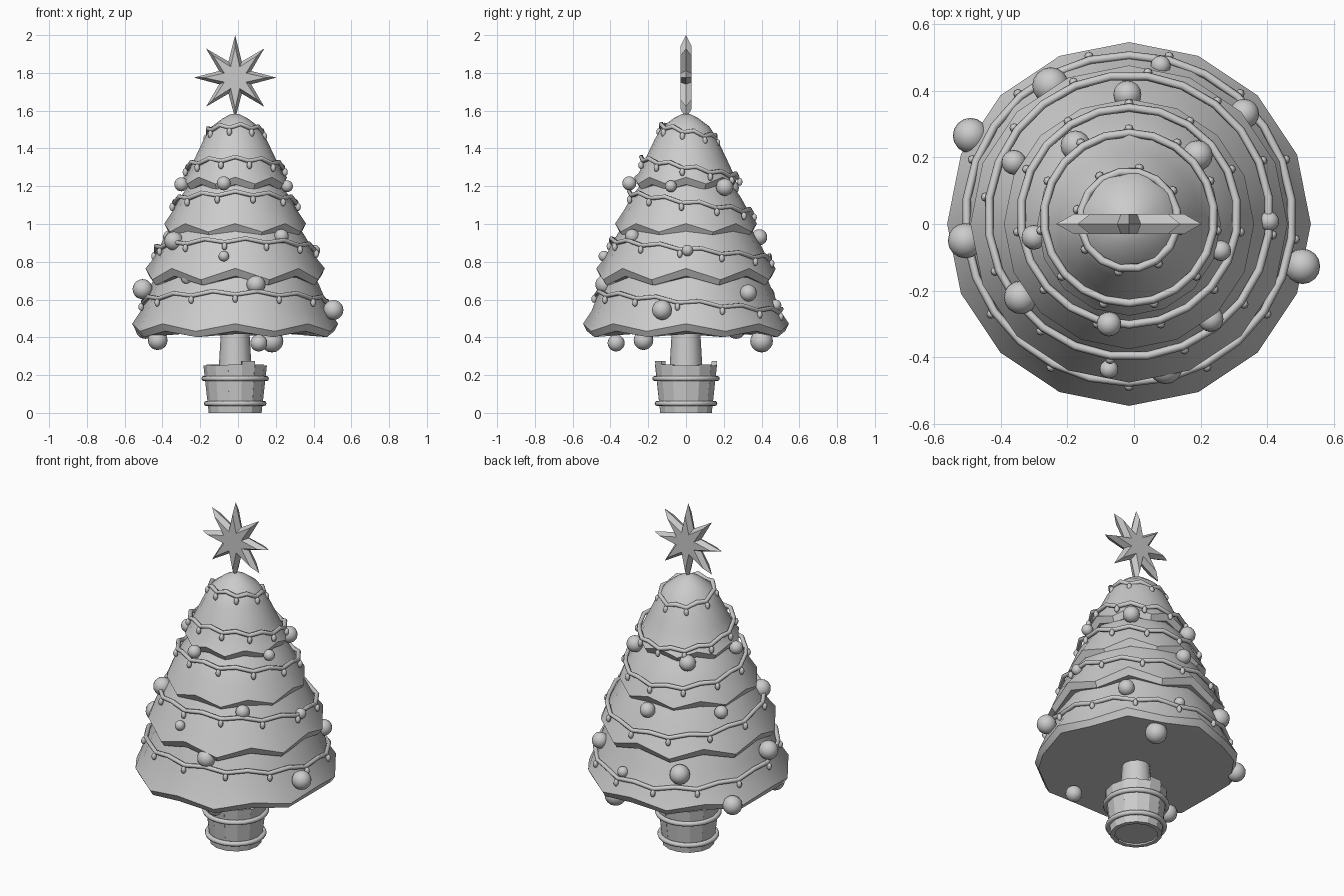
import bpy, bmesh, math, random
from math import sin, cos, pi

if "Cube" in bpy.data.objects:
    bpy.data.objects.remove(bpy.data.objects["Cube"])

random.seed(4)
CX = -0.015  # tree axis


def finish(name, bm, smooth=None):
    bmesh.ops.recalc_face_normals(bm, faces=bm.faces[:])
    me = bpy.data.meshes.new(name)
    bm.to_mesh(me)
    bm.free()
    ob = bpy.data.objects.new(name, me)
    bpy.context.collection.objects.link(ob)
    if smooth:
        bpy.ops.object.select_all(action='DESELECT')
        ob.select_set(True)
        bpy.context.view_layer.objects.active = ob
        bpy.ops.object.shade_smooth_by_angle(angle=math.radians(smooth))
    return ob


def lathe(bm, profile, n):
    """Loft rings of (radius, z, zigzag height) round the tree axis, capped at both ends."""
    rings = []
    for r, z, zig in profile:
        rings.append([bm.verts.new((CX + r * cos(2 * pi * i / n), r * sin(2 * pi * i / n),
                                    z + (zig if i % 2 == 0 else -zig))) for i in range(n)])
    for a, b in zip(rings, rings[1:]):
        for i in range(n):
            j = (i + 1) % n
            bm.faces.new((a[i], a[j], b[j], b[i]))
    for ring, (r, z, zig) in ((rings[0], profile[0]), (rings[-1], profile[-1])):
        c = bm.verts.new((CX, 0, z))
        for i in range(n):
            bm.faces.new((ring[i], ring[(i + 1) % n], c))


# foliage tiers with zigzag rims
tiers = [
    ([(0.02, 1.583), (0.065, 1.56), (0.125, 1.515), (0.165, 1.45), (0.215, 1.345), (0.25, 1.27)], 0.275, 1.23, 0.018),
    ([(0.20, 1.26), (0.285, 1.15), (0.33, 1.07)], 0.375, 0.98, 0.022),
    ([(0.33, 1.00), (0.385, 0.91), (0.43, 0.82)], 0.475, 0.735, 0.03),
    ([(0.40, 0.78), (0.465, 0.63), (0.50, 0.54)], 0.545, 0.452, 0.02),
]
for k, (prof, r, z, zig) in enumerate(tiers):
    bm = bmesh.new()
    rings = [(a, b, 0) for a, b in prof]
    rings += [(r, z, zig), (r - 0.02, z - 0.035, zig * 0.8), (r * 0.75, z - 0.035, 0)]
    lathe(bm, rings, 16)
    finish(f"foliage_tier_{k + 1}", bm, 35)

# trunk
bm = bmesh.new()
lathe(bm, [(0.09, 0.2, 0), (0.085, 0.27, 0), (0.075, 0.44, 0)], 12)
finish("trunk", bm, 40)

# wooden pot: staves of uneven height, soil and base
bm = bmesh.new()
N = 14
for i in range(N):
    a0, a1 = 2 * pi * i / N, 2 * pi * (i + 1) / N
    top = random.choice((0.25, 0.255, 0.275))
    vs = [bm.verts.new((CX + r * cos(a), r * sin(a), z))
          for z, ro, ri in ((0, 0.14, 0.115), (top, 0.168, 0.14))
          for r, a in ((ro, a0), (ro, a1), (ri, a1), (ri, a0))]
    for f in ((0, 1, 2, 3), (4, 5, 6, 7), (0, 1, 5, 4), (1, 2, 6, 5), (2, 3, 7, 6), (3, 0, 4, 7)):
        bm.faces.new([vs[q] for q in f])
finish("pot_staves", bm)
bm = bmesh.new()
lathe(bm, [(0.12, 0.01, 0), (0.142, 0.235, 0)], N)
finish("pot_soil", bm, 40)
for k, (r, z) in enumerate(((0.152, 0.05), (0.165, 0.182))):
    bpy.ops.mesh.primitive_torus_add(location=(CX, 0, z), major_radius=r, minor_radius=0.014,
                                     major_segments=28, minor_segments=8)
    bpy.context.object.name = f"pot_hoop_{k + 1}"
    bpy.ops.object.shade_smooth_by_angle(angle=math.radians(50))

# eight-pointed bevelled star
bm = bmesh.new()


def star_loop(y, tip, valley):
    return [bm.verts.new((CX + (valley if i % 2 else tip) * sin(pi * i / 8), y,
                          1.775 + (valley if i % 2 else tip) * cos(pi * i / 8))) for i in range(16)]


loops = [star_loop(-0.03, 0.165, 0.062), star_loop(0, 0.218, 0.092), star_loop(0.03, 0.165, 0.062)]
for a, b in zip(loops, loops[1:]):
    for i in range(16):
        j = (i + 1) % 16
        bm.faces.new((a[i], a[j], b[j], b[i]))
for loop, y in ((loops[0], -0.03), (loops[2], 0.03)):
    c = bm.verts.new((CX, y, 1.775))
    for i in range(16):
        bm.faces.new((loop[i], loop[(i + 1) % 16], c))
# lift the top tip to the full height
loops[1][0].co.z = 2.0
finish("star", bm)

# light strings: tilted wavy rings with hanging bulbs (y centre, radius, z, tilt, bulbs)
strings = [(0.012, 0.146, 1.49, 0.03, 8), (0.018, 0.255, 1.30, 0.045, 11), (0.024, 0.325, 1.115, 0.048, 11),
           (0.024, 0.422, 0.868, 0.046, 12), (0.015, 0.49, 0.588, 0.048, 13)]
for k, (yc, R, z0, tilt, nb) in enumerate(strings):
    def point(a, dr=0.0, dz=0.0):
        return (CX + (R + dr) * cos(a), yc + (R + dr) * sin(a),
                z0 - tilt * sin(a) + 0.01 * sin(nb * a) + dz)
    cu = bpy.data.curves.new(f"light_string_{k + 1}", 'CURVE')
    cu.dimensions = '3D'
    cu.bevel_depth = 0.0125
    cu.bevel_resolution = 1
    n = nb * 2
    sp = cu.splines.new('POLY')
    sp.points.add(n - 1)
    for i in range(n):
        sp.points[i].co = (*point(2 * pi * (i + 0.5) / n), 1)
    sp.use_cyclic_u = True
    bpy.context.collection.objects.link(bpy.data.objects.new(cu.name, cu))
    bm = bmesh.new()
    for i in range(nb):
        p = point(2 * pi * (i + 0.75) / nb, 0.012, -0.022)
        new = bmesh.ops.create_uvsphere(bm, u_segments=8, v_segments=6, radius=0.014)['verts']
        for v in new:
            v.co.z *= 1.5
        bmesh.ops.translate(bm, verts=new, vec=p)
    finish(f"light_bulbs_{k + 1}", bm, 60)

# baubles (x, y, z, radius)
baubles = [
    (-0.30, -0.04, 1.21, .037), (-0.075, -0.30, 1.215, .037), (0.26, -0.08, 1.20, .031),
    (0.19, 0.205, 1.195, .046), (-0.175, 0.235, 1.19, .045), (-0.34, -0.22, 0.91, .05),
    (0.23, -0.285, 0.935, .038), (-0.075, -0.435, 0.83, .028), (0.405, 0.008, 0.86, .03),
    (-0.02, 0.388, 0.93, .042), (-0.36, 0.185, 0.93, .037), (0.33, 0.33, 0.635, .045),
    (0.08, 0.475, 0.57, .03), (0.505, -0.127, 0.545, .053), (-0.505, -0.05, 0.655, .053),
    (-0.49, 0.265, 0.445, .053), (-0.25, 0.415, 0.62, .055), (0.095, -0.43, 0.68, .05),
    (-0.265, -0.33, 0.715, .037), (-0.425, -0.225, 0.385, .052), (0.11, -0.37, 0.37, .045),
    (0.18, 0.40, 0.38, .06)]
for k, (x, y, z, r) in enumerate(baubles):
    bpy.ops.mesh.primitive_uv_sphere_add(segments=16, ring_count=10, radius=r, location=(x, y, z))
    bpy.context.object.name = f"bauble_{k + 1}"
    bpy.ops.object.shade_smooth()
